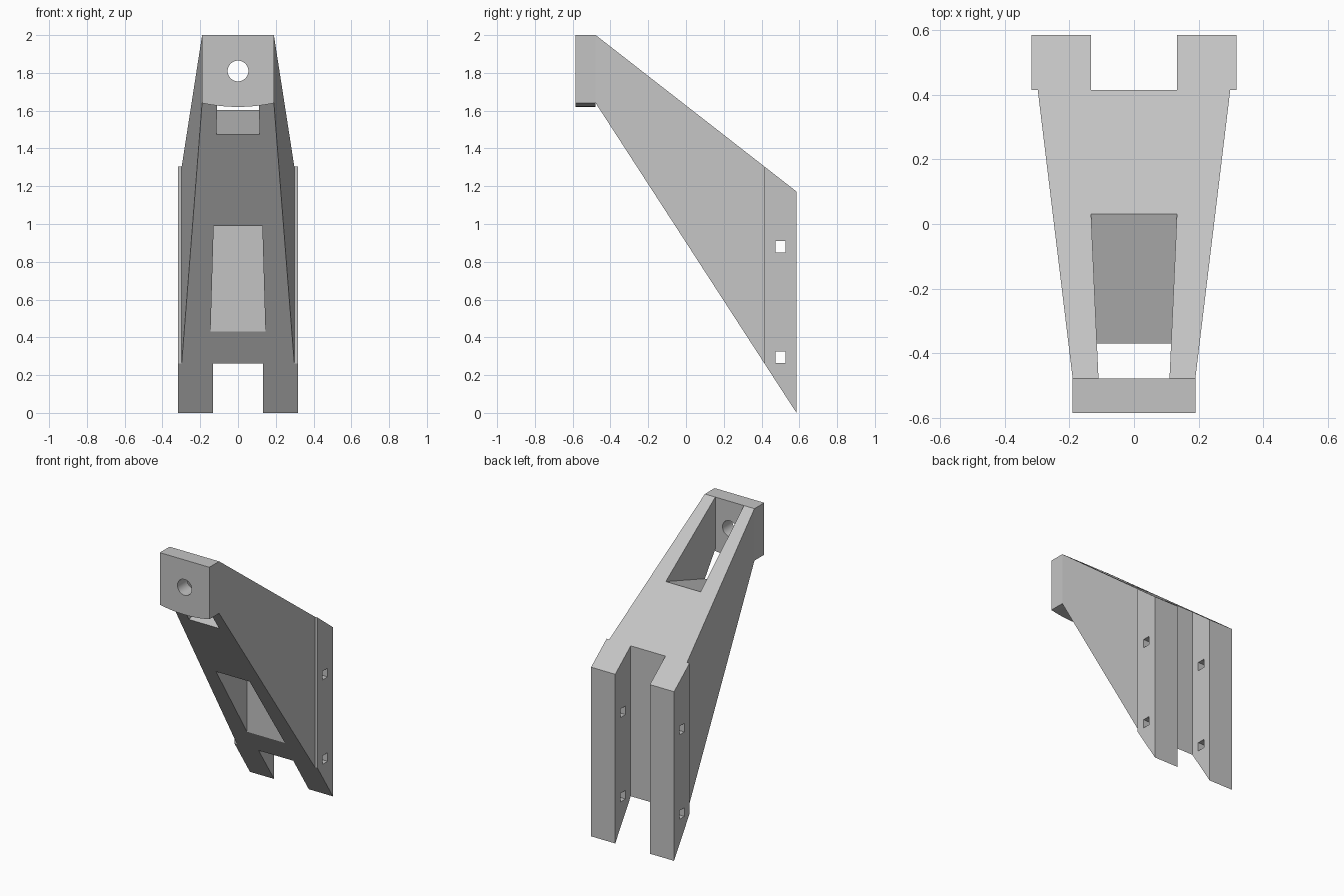
import bpy
import bmesh
import math
from mathutils import Matrix

default = bpy.data.objects.get("Cube")
if default:
    bpy.data.objects.remove(default, do_unlink=True)

COLOUR = (0.55, 0.55, 0.55, 1)
grey = bpy.data.materials.new("light_grey")
grey.use_nodes = True
grey.diffuse_color = COLOUR
grey.node_tree.nodes["Principled BSDF"].inputs["Base Color"].default_value = COLOUR

# Key stations along the depth and the sloping edges of the side profile
FRONT, NECK, SHOULDER, BACK = -0.585, -0.478, 0.415, 0.585


def top_z(y):
    return 2.0 - 0.779 * (y - NECK)


def bottom_z(y):
    return 1.64 * (BACK - y) / (BACK - NECK)


def outer_half(y):
    return 0.19 + 0.121 * (y - NECK)


def pocket_half(y):
    return 0.11 + 0.045 * (y - NECK)


def make_object(name, bm):
    bmesh.ops.recalc_face_normals(bm, faces=bm.faces)
    mesh = bpy.data.meshes.new(name)
    bm.to_mesh(mesh)
    bm.free()
    mesh.materials.append(grey)
    obj = bpy.data.objects.new(name, mesh)
    bpy.context.collection.objects.link(obj)
    return obj


def loft(name, ring_a, ring_b):
    """Solid between two matching outlines."""
    bm = bmesh.new()
    a = [bm.verts.new(p) for p in ring_a]
    b = [bm.verts.new(p) for p in ring_b]
    bm.faces.new(a)
    bm.faces.new(b)
    for i in range(len(a)):
        j = (i + 1) % len(a)
        bm.faces.new((a[i], a[j], b[j], b[i]))
    return make_object(name, bm)


def side_prism(name, profile, left, right):
    """Side profile in y, z stretched between two x limits, each a function of y."""
    return loft(name, [(left(y), y, z) for y, z in profile],
                [(right(y), y, z) for y, z in profile])


def wedge(y0, y1):
    return [(y0, bottom_z(y0)), (y1, bottom_z(y1)), (y1, top_z(y1)), (y0, top_z(y0))]


def cut(obj, cutter):
    cutter.hide_render = True
    mod = obj.modifiers.new("cut", "BOOLEAN")
    mod.operation = "DIFFERENCE"
    mod.solver = "EXACT"
    mod.object = cutter
    bpy.context.view_layer.objects.active = obj
    bpy.ops.object.modifier_apply(modifier=mod.name)
    bpy.data.objects.remove(cutter, do_unlink=True)


# Tapered arm
arm = side_prism("arm", wedge(NECK, SHOULDER), lambda y: -outer_half(y), outer_half)


# Upper and lower pockets, separated by a sloping web
def web_line(y, z):
    return (y, z + 0.32 * (y - NECK))


upper = [web_line(-0.6, 1.44), web_line(0.08, 1.44), (0.08, 2.3), (-0.6, 2.3)]
lower = [web_line(-0.2, 0.855), web_line(0.306, 0.855), (0.306, 0), (-0.2, 0)]
for profile in (upper, lower):
    cut(arm, side_prism("pocket_cutter", profile, lambda y: -pocket_half(y), pocket_half))

# Mounting prongs with square bolt holes
for side, sign in (("left", 1), ("right", -1)):
    prong = side_prism(side + "_prong", wedge(SHOULDER, BACK),
                       lambda y: sign * 0.133, lambda y: sign * 0.318)
    for z in (0.295, 0.88):
        bm = bmesh.new()
        bmesh.ops.create_cube(bm, size=1, matrix=Matrix.Translation((sign * 0.22, 0.5, z))
                              @ Matrix.Diagonal((0.5, 0.055, 0.06, 1)))
        cut(prong, make_object("bolt_cutter", bm))

# Head plate with a gently bowed lower edge
STEPS = 16
outline = [(0.19, 2.0), (-0.19, 2.0)]
for i in range(STEPS + 1):
    x = -0.19 + 0.38 * i / STEPS
    outline.append((x, 1.62 + 0.9125 - math.sqrt(0.9125 ** 2 - x * x)))
head = loft("head_plate", [(x, FRONT, z) for x, z in outline],
            [(x, NECK, z) for x, z in outline])

# Round hole through the head
bm = bmesh.new()
bmesh.ops.create_cone(bm, cap_ends=True, segments=32, radius1=0.055, radius2=0.055, depth=0.5,
                      matrix=Matrix.Translation((0, -0.53, 1.81)) @ Matrix.Rotation(math.pi / 2, 4, "X"))
cut(head, make_object("hole_cutter", bm))

bpy.ops.object.select_all(action="DESELECT")
head.select_set(True)
bpy.context.view_layer.objects.active = head
bpy.ops.object.shade_smooth_by_angle(angle=math.radians(30))
